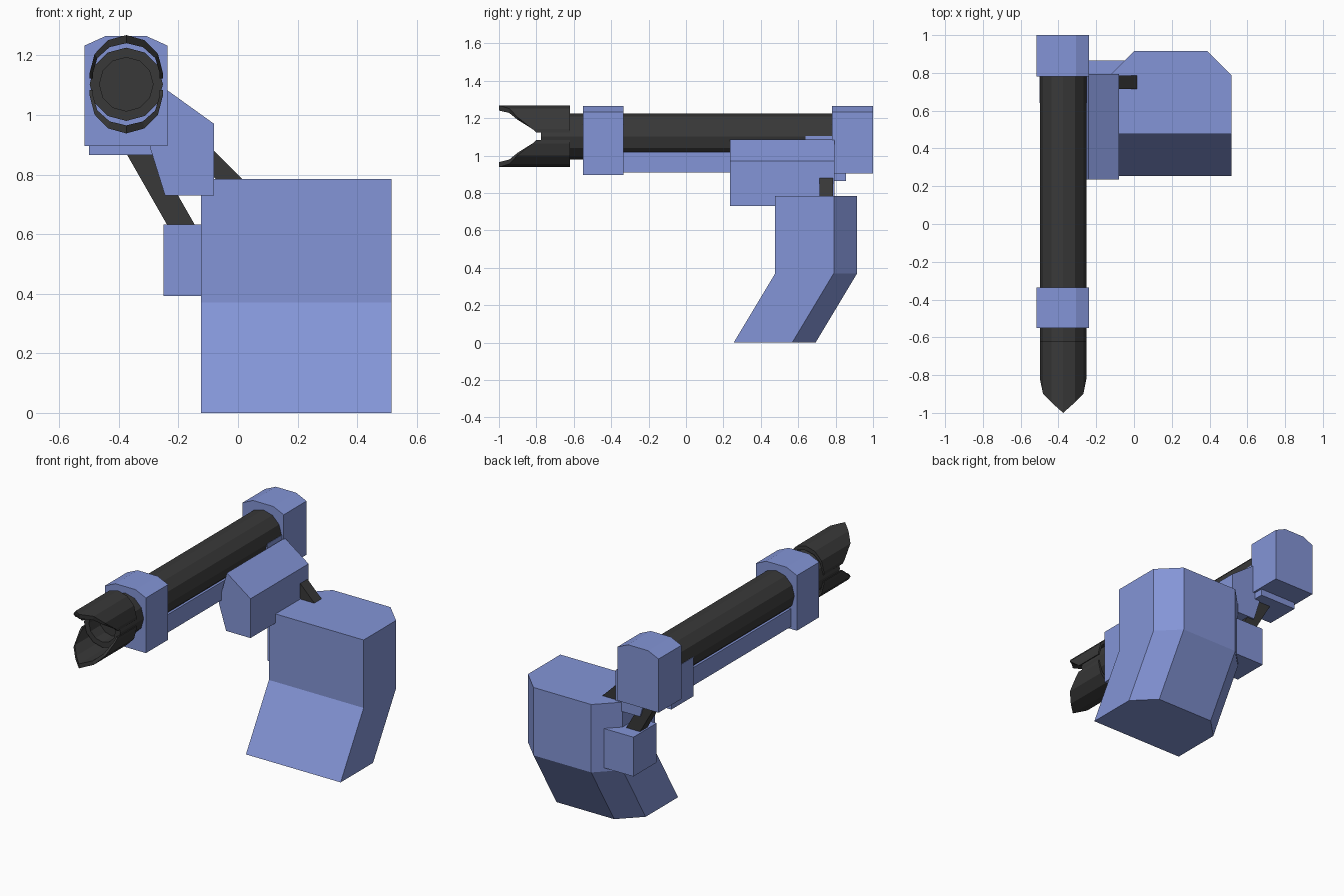
import bpy, bmesh
from math import cos, sin, pi, radians

if "Cube" in bpy.data.objects:
    bpy.data.objects.remove(bpy.data.objects["Cube"])


def material(name, rgb):
    m = bpy.data.materials.new(name)
    m.diffuse_color = (*rgb, 1)
    m.use_nodes = True
    m.node_tree.nodes["Principled BSDF"].inputs["Base Color"].default_value = m.diffuse_color
    return m


BLUE = material("blue_paint", (0.23, 0.30, 0.68))
DARK = material("dark_metal", (0.04, 0.04, 0.04))
CX, CZ, R = -0.375, 1.103, 0.123      # barrel axis and radius


def loft(name, sections, mat, cap=True):
    """Skin a list of equal-length closed point loops."""
    bm = bmesh.new()
    rings = [[bm.verts.new(p) for p in s] for s in sections]
    n = len(rings[0])
    for a, b in zip(rings, rings[1:]):
        for i in range(n):
            j = (i + 1) % n
            bm.faces.new((a[i], a[j], b[j], b[i]))
    if cap:
        bm.faces.new(rings[0])
        bm.faces.new(rings[-1])
    bmesh.ops.recalc_face_normals(bm, faces=bm.faces)
    me = bpy.data.meshes.new(name)
    bm.to_mesh(me)
    bm.free()
    ob = bpy.data.objects.new(name, me)
    me.materials.append(mat)
    bpy.context.collection.objects.link(ob)
    return ob


def prism(name, xz, y0, y1, mat):
    """Extrude an x-z profile along y."""
    return loft(name, [[(x, y, z) for x, z in xz] for y in (y0, y1)], mat)


def box(name, x0, x1, y0, y1, z0, z1, mat):
    return prism(name, [(x0, z0), (x1, z0), (x1, z1), (x0, z1)], y0, y1, mat)


def ring(y, r):
    return [(CX + r * sin(i * pi / 6), y, CZ + r * cos(i * pi / 6)) for i in range(12)]


# Barrel with a bored muzzle
loft("barrel", [ring(0.85, R), ring(-0.775, R), ring(-0.775, 0.09), ring(-0.68, 0.09)], DARK)


# Muzzle jaws: crescent shells whose front edge sweeps to a point
def jaw(name, s):
    steps = [(0, 0.018, -0.80), (0, 0, -0.82), (30, 0, -0.90), (60, 0, -0.945), (90, 0, -1.0)]
    arc = [(1, a, d, y) for a, d, y in steps] + [(-1, a, d, y) for a, d, y in steps[-2::-1]]
    sections = []
    for side, a, drop, y in arc:
        c, t = side * cos(radians(a)), sin(radians(a))
        xo, zo = CX + 0.123 * c, CZ + s * (0.038 - drop + 0.127 * t)
        xi, zi = CX + 0.112 * c, CZ + s * (0.038 - drop + 0.100 * t)
        sections.append([(xo, -0.62, zo), (xo, y, zo), (xi, y, zi), (xi, -0.62, zi)])
    loft(name, sections, DARK)


jaw("upper_jaw", 1)
jaw("lower_jaw", -1)

# Barrel clamps with chamfered tops
for name, y0, y1, z0 in (("front_clamp", -0.55, -0.335, 0.896), ("rear_clamp", 0.78, 1.0, 0.905)):
    prism(name, [(-0.515, z0), (-0.237, z0), (-0.237, 1.233), (-0.308, 1.265),
                 (-0.444, 1.265), (-0.515, 1.233)], y0, y1, BLUE)

# Rail under the barrel and the pivot block at its rear
box("under_rail", -0.475, -0.275, -0.40, 0.82, 0.91, 1.02, BLUE)
box("pivot_block", -0.50, -0.25, 0.64, 0.855, 0.865, 1.105, BLUE)

# Five-sided side housing
prism("side_housing", [(-0.24, 1.085), (-0.08, 0.97), (-0.08, 0.73), (-0.245, 0.73),
                       (-0.295, 0.89)], 0.235, 0.795, BLUE)

# Bent body with chamfered rear corners
plan = [(-0.125, 0.477), (0.515, 0.477), (0.515, 0.79), (0.39, 0.915), (0.0, 0.915), (-0.125, 0.79)]
loft("body", [[(x, y + dy, z) for x, y in plan]
              for z, dy in ((0, -0.222), (0.37, 0), (0.785, 0))], BLUE)

# Lower mount and diagonal struts
box("lower_mount", -0.25, -0.05, 0.64, 0.865, 0.393, 0.633, BLUE)
prism("lower_strut", [(-0.403, 0.92), (-0.31, 0.92), (-0.11, 0.57), (-0.203, 0.57)], 0.715, 0.785, DARK)
prism("upper_strut", [(-0.22, 0.93), (-0.13, 0.93), (0.075, 0.725), (-0.015, 0.725)], 0.715, 0.785, DARK)
